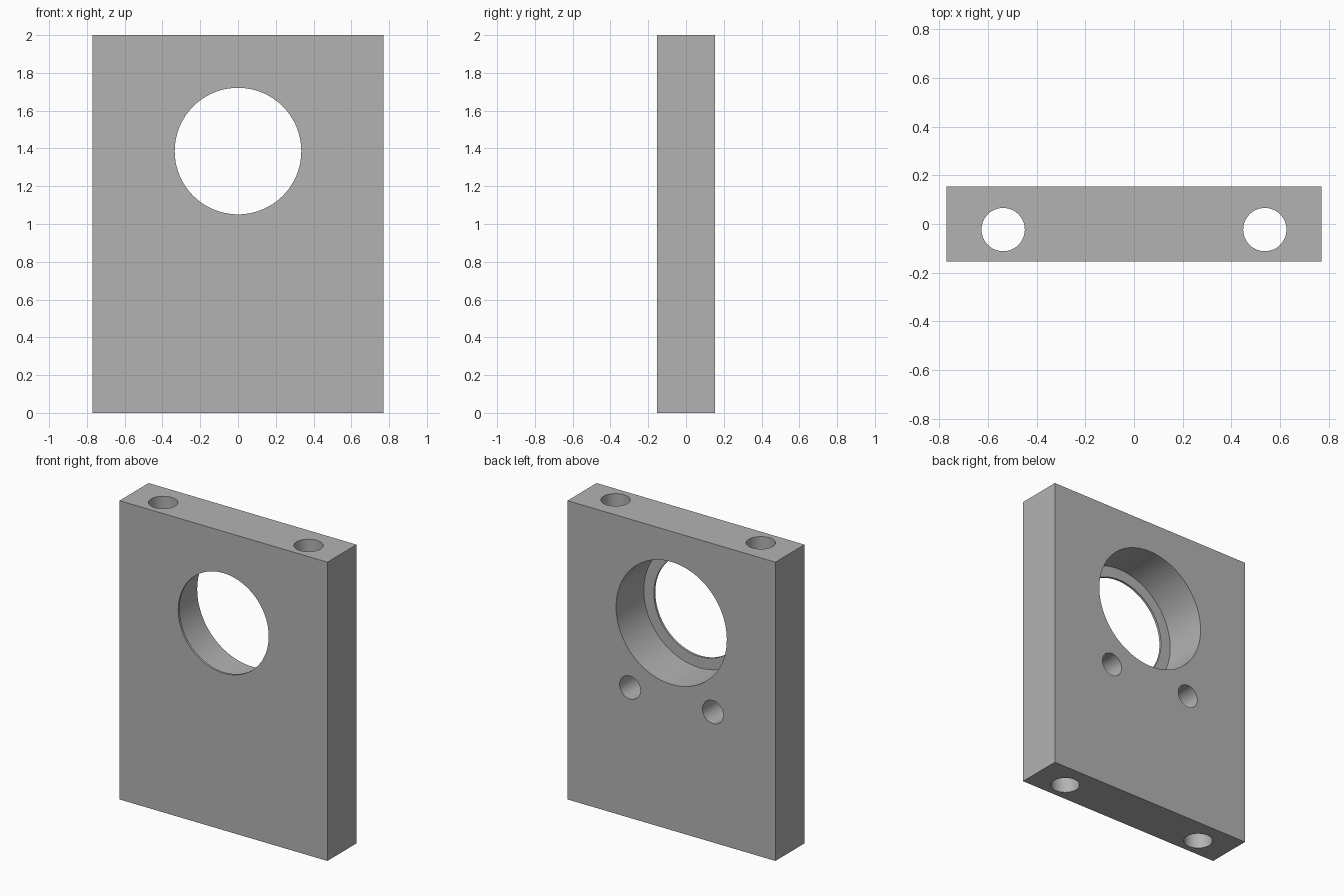
import bpy
import math

cube = bpy.data.objects.get("Cube")
if cube:
    bpy.data.objects.remove(cube, do_unlink=True)

WIDTH, DEPTH, HEIGHT = 1.54, 0.308, 2.0
BACK, FRONT = DEPTH / 2, -DEPTH / 2
BORE_Z = 1.386
OVER = 0.1  # how far cutters reach past the surface

metal = bpy.data.materials.new("plain grey")
metal.use_nodes = True
grey = (0.45, 0.45, 0.45, 1)
metal.diffuse_color = grey
metal.node_tree.nodes["Principled BSDF"].inputs["Base Color"].default_value = grey

# Rectangular plate
bpy.ops.mesh.primitive_cube_add(size=1, location=(0, 0, HEIGHT / 2))
plate = bpy.context.object
plate.name = "mounting_plate"
plate.scale = (WIDTH, DEPTH, HEIGHT)
bpy.ops.object.transform_apply(location=True, rotation=False, scale=True)
plate.data.materials.append(metal)


def cut_hole(radius, length, location, along_y, sides):
    """Cut a round hole into the plate."""
    bpy.ops.mesh.primitive_cylinder_add(
        vertices=sides, radius=radius, depth=length, location=location,
        rotation=(math.pi / 2 if along_y else 0, 0, 0))
    cutter = bpy.context.object
    cutter.name = "hole_cutter"
    cutter.hide_render = True
    cutter.data.materials.append(metal)
    mod = plate.modifiers.new("hole", 'BOOLEAN')
    mod.operation = 'DIFFERENCE'
    mod.solver = 'EXACT'
    mod.object = cutter
    bpy.ops.object.select_all(action='DESELECT')
    plate.select_set(True)
    bpy.context.view_layer.objects.active = plate
    bpy.ops.object.modifier_apply(modifier=mod.name)
    bpy.data.objects.remove(cutter, do_unlink=True)


def cut_from_back(radius, floor_y, x, z, sides):
    """Cut a hole that enters the back and stops at floor_y."""
    top = BACK + OVER
    cut_hole(radius, top - floor_y, (x, (top + floor_y) / 2, z), True, sides)


# Stepped bore: wide seat from the back, thin lip at the front
cut_from_back(0.41, FRONT + 0.015, 0, BORE_Z, 96)
cut_from_back(0.335, FRONT - OVER, 0, BORE_Z, 96)

for side in (-1, 1):
    # Blind screw holes in the back
    cut_from_back(0.077, BACK - 0.25, side * 0.307, 0.873, 48)
    # Bolt holes running the full height
    cut_hole(0.089, HEIGHT + 2 * OVER, (side * 0.538, -0.023, HEIGHT / 2), False, 48)

bpy.ops.object.shade_smooth_by_angle(angle=math.radians(30))
